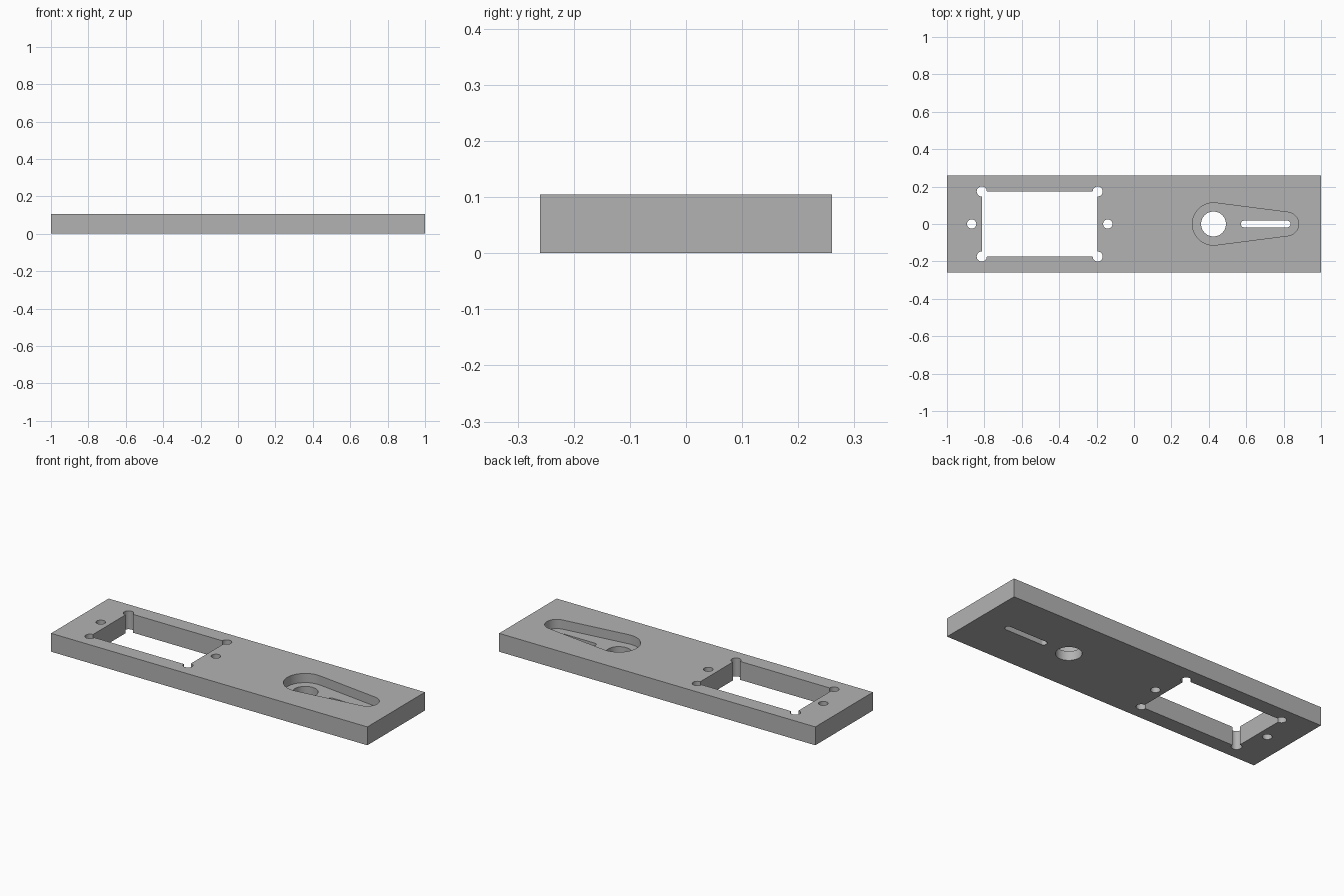
import bpy
import bmesh
from math import acos, cos, sin, pi, tau, radians

default_cube = bpy.data.objects.get("Cube")
if default_cube:
    bpy.data.objects.remove(default_cube, do_unlink=True)

HEIGHT = 0.105
POCKET_FLOOR = 0.0525
SEGMENTS = 24


def arc(x, y, radius, start, end):
    return [(x + radius * cos(start + (end - start) * i / SEGMENTS),
             y + radius * sin(start + (end - start) * i / SEGMENTS))
            for i in range(SEGMENTS + 1)]


def circle(x, y, radius):
    return arc(x, y, radius, 0, tau)[:-1]


def teardrop(x1, r1, x2, r2):
    """Two end arcs joined by their tangent lines."""
    a = acos((r1 - r2) / (x2 - x1))
    return arc(x1, 0, r1, a, tau - a) + arc(x2, 0, r2, -a, a)


def rectangle(x1, x2, half_width):
    return [(x1, -half_width), (x2, -half_width), (x2, half_width), (x1, half_width)]


def prism(name, outline, bottom, top):
    bm = bmesh.new()
    base = bm.faces.new([bm.verts.new((x, y, bottom)) for x, y in outline])
    result = bmesh.ops.extrude_face_region(bm, geom=[base])
    verts = [v for v in result["geom"] if isinstance(v, bmesh.types.BMVert)]
    bmesh.ops.translate(bm, verts=verts, vec=(0, 0, top - bottom))
    bmesh.ops.recalc_face_normals(bm, faces=bm.faces)
    mesh = bpy.data.meshes.new(name)
    bm.to_mesh(mesh)
    bm.free()
    obj = bpy.data.objects.new(name, mesh)
    bpy.context.collection.objects.link(obj)
    return obj


def cut(target, outline, bottom=-0.1):
    """Subtract a prism reaching above the plate."""
    cutter = prism("cutter", outline, bottom, HEIGHT + 0.1)
    cutter.hide_render = True
    mod = target.modifiers.new("cut", "BOOLEAN")
    mod.operation = "DIFFERENCE"
    mod.solver = "EXACT"
    mod.object = cutter
    bpy.context.view_layer.objects.active = target
    bpy.ops.object.modifier_apply(modifier=mod.name)
    bpy.data.objects.remove(cutter, do_unlink=True)


# Plate
plate = prism("mounting_plate", rectangle(-1, 1, 0.26), 0, HEIGHT)

# Rectangular window with relieved corners
LEFT, RIGHT, HALF = -0.814, -0.194, 0.174
cut(plate, rectangle(LEFT, RIGHT, HALF))
for x in (LEFT, RIGHT):
    for y in (-HALF, HALF):
        cut(plate, circle(x, y, 0.027))

# Screw holes beside the window
for x in (LEFT - 0.054, RIGHT + 0.054):
    cut(plate, circle(x, 0, 0.025))

# Tapered pocket, with a round hole and a slot through its floor
cut(plate, teardrop(0.425, 0.113, 0.817, 0.063), POCKET_FLOOR)
cut(plate, circle(0.425, 0, 0.067))
cut(plate, teardrop(0.589, 0.018, 0.819, 0.018))

# Grey finish
grey = bpy.data.materials.new("plain_grey")
grey.use_nodes = True
colour = (0.45, 0.45, 0.45, 1)
grey.diffuse_color = colour
grey.node_tree.nodes["Principled BSDF"].inputs["Base Color"].default_value = colour
plate.data.materials.clear()
plate.data.materials.append(grey)

bpy.ops.object.select_all(action="DESELECT")
plate.select_set(True)
bpy.context.view_layer.objects.active = plate
bpy.ops.object.shade_smooth_by_angle(angle=radians(30))
